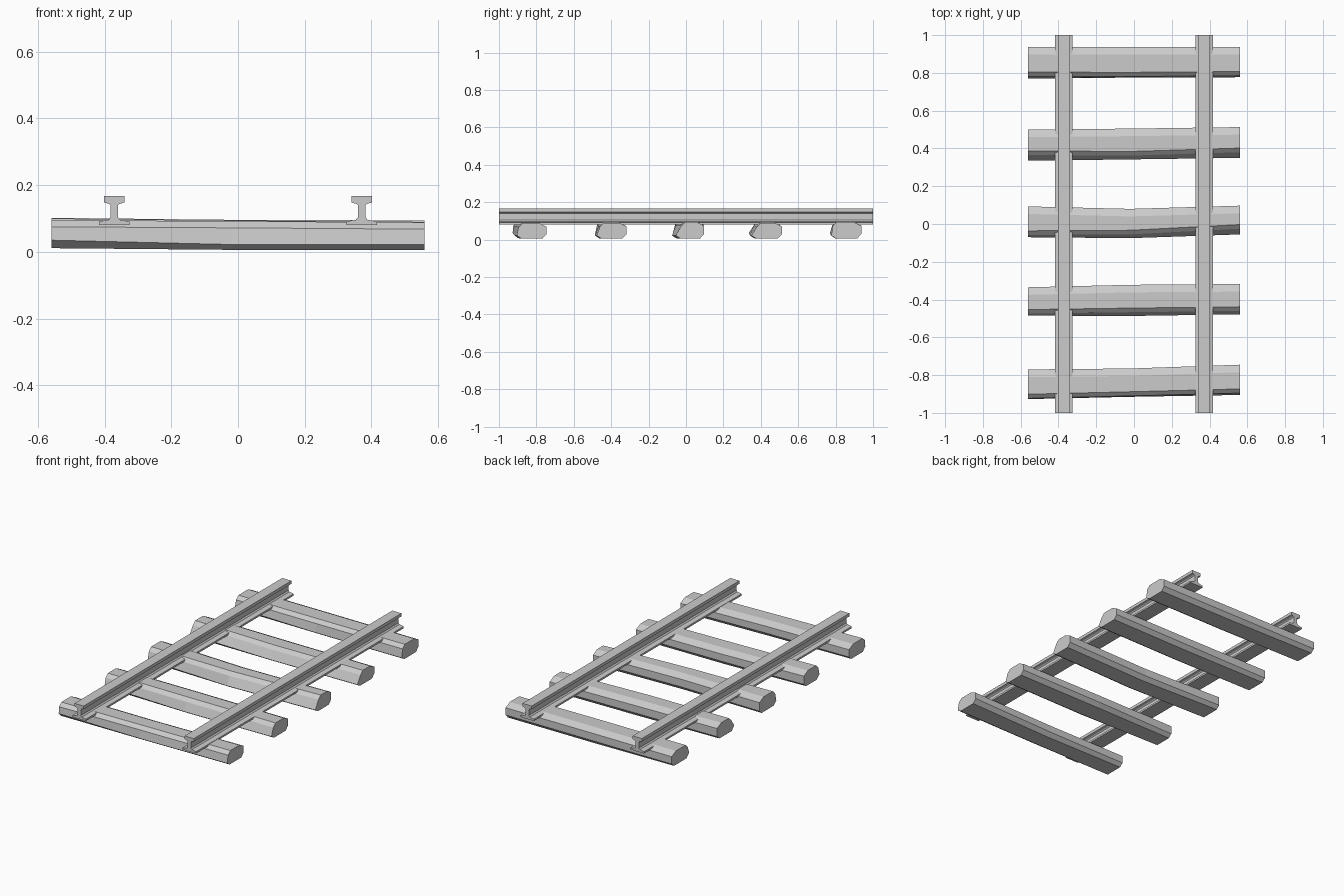
import bpy, bmesh

if "Cube" in bpy.data.objects:
    bpy.data.objects.remove(bpy.data.objects["Cube"])

grey = bpy.data.materials.new("plain grey")
grey.diffuse_color = (0.6, 0.6, 0.6, 1)
grey.use_nodes = True
grey.node_tree.nodes["Principled BSDF"].inputs["Base Color"].default_value = grey.diffuse_color


def loft(name, rings):
    """Skin a closed, capped solid through rings of equal point count."""
    bm = bmesh.new()
    vs = [[bm.verts.new(p) for p in r] for r in rings]
    n = len(vs[0])
    for a, b in zip(vs, vs[1:]):
        for i in range(n):
            j = (i + 1) % n
            bm.faces.new((a[i], a[j], b[j], b[i]))
    bm.faces.new(vs[0])
    bm.faces.new(vs[-1])
    bmesh.ops.recalc_face_normals(bm, faces=bm.faces)
    me = bpy.data.meshes.new(name)
    bm.to_mesh(me)
    bm.free()
    me.materials.append(grey)
    ob = bpy.data.objects.new(name, me)
    bpy.context.collection.objects.link(ob)
    return ob


# Rails: half profile (half width, z) mirrored, extruded along y
half = [(0.046, 0.08), (0.046, 0.091), (0.018, 0.096), (0.011, 0.104),
        (0.011, 0.139), (0.016, 0.144), (0.031, 0.148), (0.031, 0.167)]
profile = half + [(-x, z) for x, z in reversed(half)]
for side, cx in (("left", -0.371), ("right", 0.371)):
    loft(side + "_rail", [[(cx + x, y, z) for x, z in profile] for y in (-1, 1)])

# Sleepers: rough-hewn beams; per station (front y, back y, front slope, top z)
stations = (-0.56, -0.02, 0.56)
sleepers = [
    [(-0.927, -0.77, 0.004, 0.095), (-0.915, -0.765, 0.005, 0.092), (-0.905, -0.745, 0.010, 0.088)],
    [(-0.485, -0.335, 0.010, 0.100), (-0.487, -0.322, 0.020, 0.094), (-0.478, -0.318, 0.018, 0.090)],
    [(-0.07, 0.093, 0.012, 0.102), (-0.075, 0.08, 0.020, 0.096), (-0.055, 0.097, 0.030, 0.094)],
    [(0.335, 0.50, 0.030, 0.100), (0.342, 0.505, 0.020, 0.095), (0.35, 0.513, 0.030, 0.090)],
    [(0.77, 0.937, 0.012, 0.095), (0.775, 0.937, 0.006, 0.095), (0.777, 0.937, 0.008, 0.094)],
]
for k, rows in enumerate(sleepers):
    rings = []
    for x, (y0, y1, f, top) in zip(stations, rows):
        low = 0.035 if x < -0.5 else 0.022
        base = 0.011 if x < -0.5 else 0.006
        section = [(y0 + 0.025, base), (y0, low), (y0 + f, top - 0.02),
                   (y0 + f + 0.022, top), (y1 - 0.04, top), (y1, top - 0.02),
                   (y1, 0.03), (y1 - 0.022, base)]
        rings.append([(x, y, z) for y, z in section])
    loft("sleeper_%d" % (k + 1), rings)
